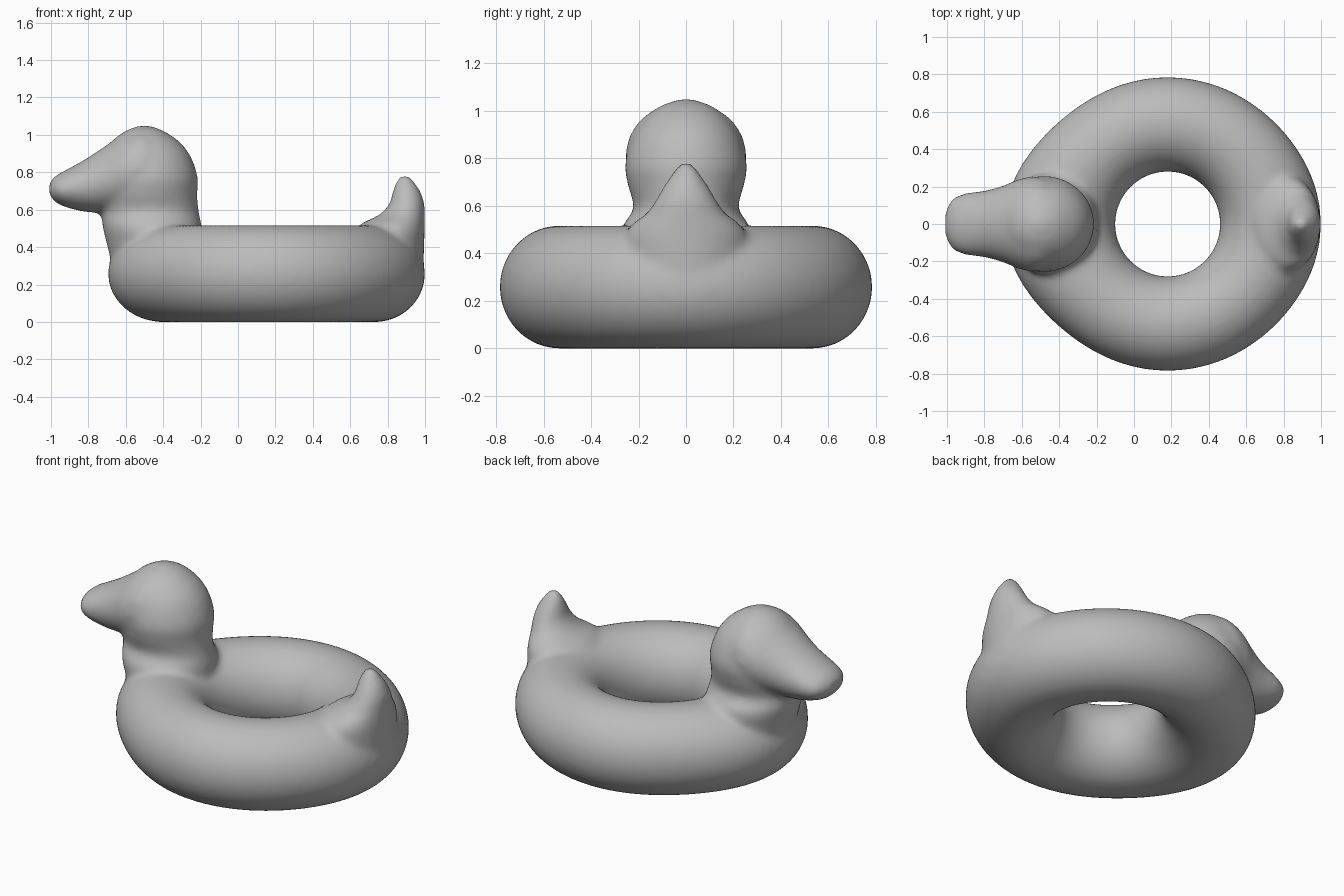
import bpy, bmesh
from math import sin, cos, pi, tau

cube = bpy.data.objects.get("Cube")
if cube:
    bpy.data.objects.remove(cube, do_unlink=True)

SIDES = 48


def smooth_stations(points, steps=5):
    """Catmull-Rom interpolation through loft stations."""
    ext = [points[0]] + points + [points[-1]]
    out = []
    for a, b, c, d in zip(ext, ext[1:], ext[2:], ext[3:]):
        for s in range(steps):
            t = s / steps
            out.append([q + t * (r - p) / 2 + t * t * (2 * p - 5 * q + 4 * r - e) / 2
                        + t ** 3 * (3 * q - p - 3 * r + e) / 2
                        for p, q, r, e in zip(a, b, c, d)])
    return out + [points[-1]]


def skin(bm, rings, closed=False):
    """Join successive loops of points with quads, capping open ends."""
    loops = [[bm.verts.new(p) for p in ring] for ring in rings]
    pairs = list(zip(loops, loops[1:]))
    if closed:
        pairs.append((loops[-1], loops[0]))
    for a, b in pairs:
        for i in range(len(a)):
            j = (i + 1) % len(a)
            bm.faces.new((a[i], a[j], b[j], b[i]))
    if not closed:
        bm.faces.new(loops[0])
        bm.faces.new(loops[-1])


def loft_up(bm, stations):
    """Ellipses stacked in z: (z, centre x, radius x, radius y)."""
    skin(bm, [[(x + rx * cos(tau * i / SIDES), ry * sin(tau * i / SIDES), z)
               for i in range(SIDES)]
              for z, x, rx, ry in smooth_stations(stations)])


def loft_along(bm, stations):
    """Ellipses stacked in x: (x, centre z, radius y, radius z)."""
    skin(bm, [[(x, ry * cos(tau * i / SIDES), z + rz * sin(tau * i / SIDES))
               for i in range(SIDES)]
              for x, z, ry, rz in smooth_stations(stations)])


bm = bmesh.new()

# Inflated ring, stretched a little at the breast and the rear
rings = []
for k in range(96):
    a = tau * k / 96
    inner = 0.28
    outer = 0.785 + (0.035 if cos(a) > 0 else 0.09) * cos(a) ** 6
    mid, tube = (inner + outer) / 2, (outer - inner) / 2
    rings.append([(0.18 + (mid + tube * cos(t)) * cos(a),
                   (mid + tube * cos(t)) * sin(a),
                   0.258 + 0.259 * sin(t))
                  for t in (tau * i / SIDES for i in range(SIDES))])
skin(bm, rings, closed=True)

# Neck and round head
loft_up(bm, [(0.25, -0.42, 0.24, 0.24), (0.45, -0.45, 0.26, 0.27),
             (0.52, -0.46, 0.265, 0.265), (0.59, -0.47, 0.26, 0.22),
             (0.68, -0.48, 0.262, 0.243), (0.77, -0.48, 0.265, 0.257),
             (0.88, -0.49, 0.24, 0.23), (0.96, -0.495, 0.185, 0.18),
             (1.02, -0.5, 0.105, 0.11), (1.05, -0.5, 0.025, 0.025)])

# Broad bill sloping out of the head
loft_along(bm, [(-0.4, 0.82, 0.2, 0.19), (-0.5, 0.82, 0.25, 0.22),
                (-0.6, 0.8, 0.245, 0.21), (-0.7, 0.767, 0.205, 0.18),
                (-0.8, 0.733, 0.178, 0.147), (-0.9, 0.715, 0.165, 0.108),
                (-0.97, 0.71, 0.135, 0.075), (-1.008, 0.712, 0.07, 0.035)])

# Upturned pointed tail
loft_up(bm, [(0.25, 0.8, 0.19, 0.25), (0.45, 0.81, 0.187, 0.26),
             (0.52, 0.825, 0.173, 0.23), (0.57, 0.875, 0.124, 0.165),
             (0.63, 0.903, 0.094, 0.125), (0.69, 0.902, 0.077, 0.09),
             (0.74, 0.895, 0.055, 0.055), (0.785, 0.89, 0.022, 0.022)])

bmesh.ops.recalc_face_normals(bm, faces=bm.faces)
mesh = bpy.data.meshes.new("duck_swim_ring")
bm.to_mesh(mesh)
bm.free()
duck = bpy.data.objects.new("duck_swim_ring", mesh)
bpy.context.collection.objects.link(duck)

# Plain grey vinyl
vinyl = bpy.data.materials.new("grey_vinyl")
vinyl.use_nodes = True
grey = (0.5, 0.5, 0.5, 1)
vinyl.diffuse_color = grey
vinyl.node_tree.nodes["Principled BSDF"].inputs["Base Color"].default_value = grey
mesh.materials.append(vinyl)

# Fuse the parts into one skin with soft blends
fuse = duck.modifiers.new("fuse", 'REMESH')
fuse.mode = 'VOXEL'
fuse.voxel_size = 0.018
fuse.use_smooth_shade = True
blend = duck.modifiers.new("blend", 'SMOOTH')
blend.factor = 0.5
blend.iterations = 10
for poly in mesh.polygons:
    poly.use_smooth = True
